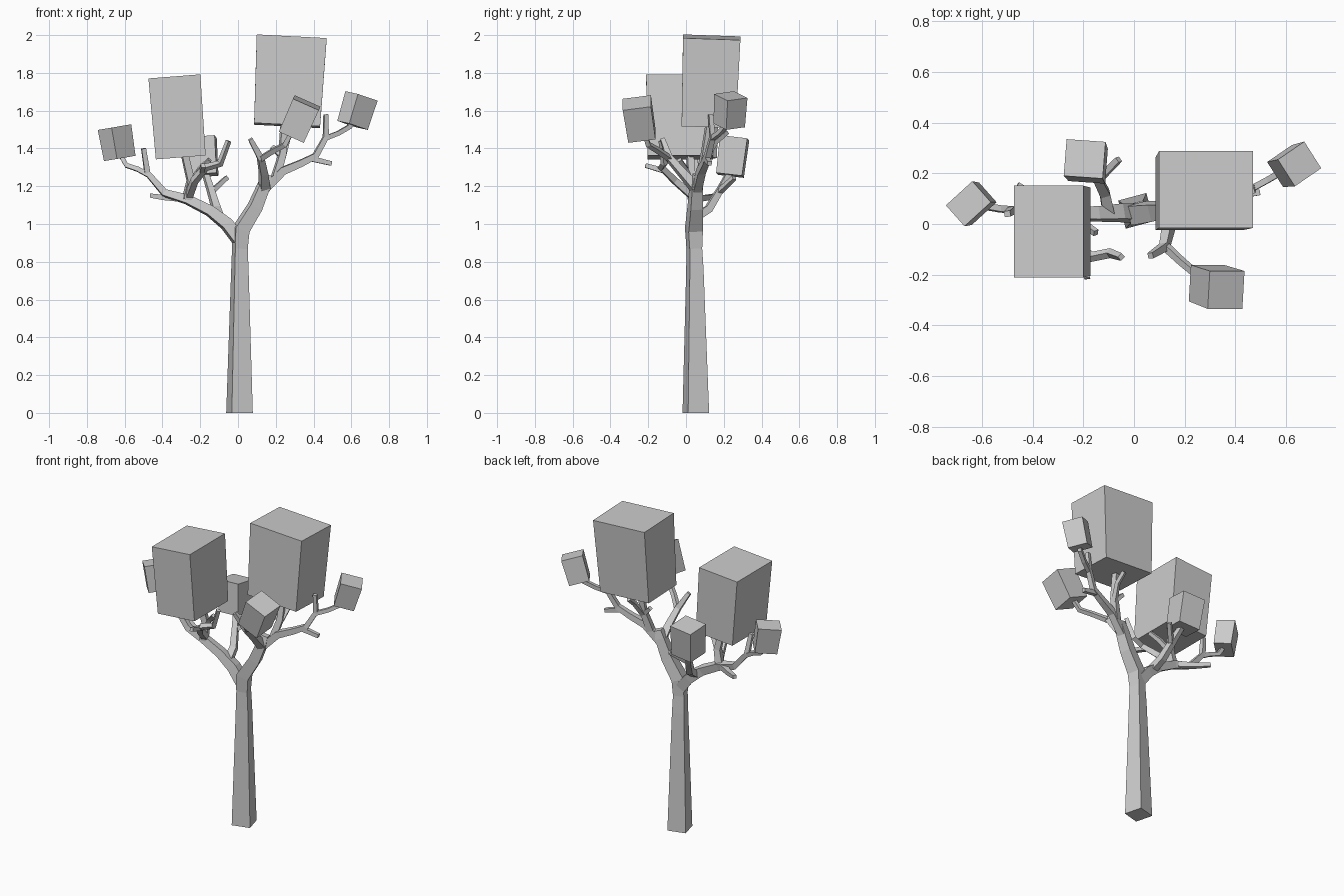
import bpy, bmesh
from math import radians
from mathutils import Vector, Matrix, Euler


def finish(bm, name):
    bmesh.ops.recalc_face_normals(bm, faces=bm.faces)
    mesh = bpy.data.meshes.new(name)
    bm.to_mesh(mesh)
    bm.free()
    obj = bpy.data.objects.new(name, mesh)
    bpy.context.collection.objects.link(obj)
    return obj


def limb(name, points):
    """Square tapered tube through (x, y, z, width) points."""
    bm = bmesh.new()
    pos = [Vector(p[:3]) for p in points]
    dirs = [(b - a).normalized() for a, b in zip(pos, pos[1:])]
    ref = Vector((-0.26, 0.97, 0)) if abs(dirs[0].y) < 0.7 else Vector((0.97, 0.26, 0))
    rings = []
    for i, p in enumerate(pos):
        t = (dirs[max(i - 1, 0)] + dirs[min(i, len(dirs) - 1)]).normalized()
        ref = (ref - t * ref.dot(t)).normalized()
        side = t.cross(ref)
        h = points[i][3] / 2
        rings.append([bm.verts.new(p + ref * a * h + side * b * h)
                      for a, b in ((1, 1), (-1, 1), (-1, -1), (1, -1))])
    for r, s in zip(rings, rings[1:]):
        for k in range(4):
            bm.faces.new((r[k], r[(k + 1) % 4], s[(k + 1) % 4], s[k]))
    bm.faces.new(rings[0])
    bm.faces.new(rings[-1])
    return finish(bm, name)


def leaf_block(name, centre, size, yaw, tilt_x, tilt_y, taper=1.0):
    """Foliage box, turned about z, then leaned; taper widens the top."""
    bm = bmesh.new()
    bmesh.ops.create_cube(bm, size=1)
    for v in bm.verts:
        k = taper if v.co.z > 0 else 1 / taper
        v.co = Vector((v.co.x * size[0] * k, v.co.y * size[1] * k, v.co.z * size[2]))
    rot = Euler((radians(tilt_x), radians(tilt_y), 0)).to_matrix() @ Matrix.Rotation(radians(yaw), 3, 'Z')
    bm.transform(Matrix.Translation(centre) @ rot.to_4x4())
    return finish(bm, name)


# Trunk running on into the right limb
limb("trunk", [(0.008, 0.052, 0, 0.115), (0.01, 0.047, 0.76, 0.075), (0.01, 0.044, 0.87, 0.068),
               (0.015, 0.042, 0.97, 0.078), (0.09, 0.05, 1.09, 0.068), (0.14, 0.055, 1.21, 0.058),
               (0.155, 0.06, 1.26, 0.04)])
# Left limb
limb("left_limb", [(0.01, 0.043, 0.91, 0.065), (-0.06, 0.045, 1.0, 0.062), (-0.15, 0.04, 1.07, 0.052),
                   (-0.27, 0.04, 1.13, 0.046), (-0.39, 0.05, 1.165, 0.036), (-0.48, 0.055, 1.27, 0.03),
                   (-0.5, 0.04, 1.4, 0.024)])

# Left side branches
limb("left_outer_branch", [(-0.475, 0.055, 1.26, 0.026), (-0.53, 0.06, 1.29, 0.025),
                           (-0.59, 0.07, 1.31, 0.024), (-0.625, 0.08, 1.37, 0.022)])
limb("left_low_twig", [(-0.3, 0.05, 1.135, 0.036), (-0.39, 0.11, 1.14, 0.028), (-0.46, 0.155, 1.15, 0.022)])
limb("left_upright_branch", [(-0.27, 0.035, 1.13, 0.045), (-0.25, 0.03, 1.23, 0.038),
                             (-0.285, 0.02, 1.38, 0.034)])
limb("left_upright_twig", [(-0.25, 0.03, 1.22, 0.028), (-0.2, 0, 1.29, 0.026), (-0.15, -0.035, 1.34, 0.022)])
limb("left_front_branch", [(-0.26, 0.03, 1.15, 0.036), (-0.23, -0.06, 1.23, 0.034),
                           (-0.17, -0.13, 1.3, 0.03), (-0.095, -0.115, 1.32, 0.028),
                           (-0.05, -0.13, 1.44, 0.022)])
limb("left_front_twig", [(-0.19, -0.11, 1.28, 0.028), (-0.185, -0.215, 1.31, 0.023)])
limb("left_back_branch", [(-0.1, 0.04, 1.03, 0.045), (-0.115, 0.12, 1.08, 0.04),
                          (-0.145, 0.18, 1.18, 0.034), (-0.18, 0.24, 1.29, 0.028)])
limb("left_back_twig", [(-0.14, 0.175, 1.17, 0.027), (-0.06, 0.255, 1.245, 0.023)])

# Right side branches
limb("right_outer_branch", [(0.125, 0.055, 1.17, 0.046), (0.235, 0.08, 1.28, 0.042),
                            (0.33, 0.1, 1.32, 0.036), (0.41, 0.115, 1.36, 0.032),
                            (0.465, 0.14, 1.46, 0.028), (0.465, 0.13, 1.58, 0.022)])
limb("right_tip_branch", [(0.465, 0.14, 1.455, 0.025), (0.53, 0.175, 1.48, 0.024),
                          (0.59, 0.21, 1.515, 0.024), (0.61, 0.22, 1.56, 0.022)])
limb("right_low_twig", [(0.39, 0.11, 1.345, 0.028), (0.495, 0.125, 1.32, 0.023)])
limb("right_upright_branch", [(0.2, 0.075, 1.25, 0.042), (0.235, 0.1, 1.37, 0.036),
                              (0.245, 0.125, 1.55, 0.03)])
limb("right_upright_twig", [(0.23, 0.1, 1.36, 0.028), (0.18, 0.11, 1.41, 0.022)])
limb("right_back_twig", [(0.235, 0.1, 1.35, 0.028), (0.26, 0.16, 1.44, 0.024), (0.26, 0.22, 1.49, 0.022)])
limb("right_front_branch", [(0.14, 0.05, 1.19, 0.05), (0.135, -0.02, 1.27, 0.04),
                            (0.12, -0.09, 1.35, 0.034), (0.065, -0.125, 1.45, 0.023)])
limb("right_front_twig", [(0.12, -0.085, 1.345, 0.028), (0.19, -0.15, 1.39, 0.026),
                          (0.25, -0.2, 1.42, 0.025), (0.29, -0.225, 1.5, 0.023)])

# Foliage blocks
leaf_block("large_leaf_block_left", (-0.32, -0.03, 1.567), (0.27, 0.355, 0.43), 0, 0, -4.5, 1.02)
leaf_block("large_leaf_block_right", (0.272, 0.128, 1.755), (0.36, 0.295, 0.468), 0, -2, 3, 1.03)
leaf_block("small_leaf_block_far_left", (-0.64, 0.08, 1.43), (0.138, 0.108, 0.168), 42, 0, -9.5, 1.03)
leaf_block("small_leaf_block_back", (-0.188, 0.245, 1.357), (0.15, 0.142, 0.2), -4, -7, -4, 1.03)
leaf_block("small_leaf_block_front", (0.325, -0.247, 1.555), (0.147, 0.148, 0.192), 0, 8, 24, 1.02)
leaf_block("small_leaf_block_far_right", (0.63, 0.233, 1.6), (0.127, 0.122, 0.163), 33, -3, 17, 1.03)
